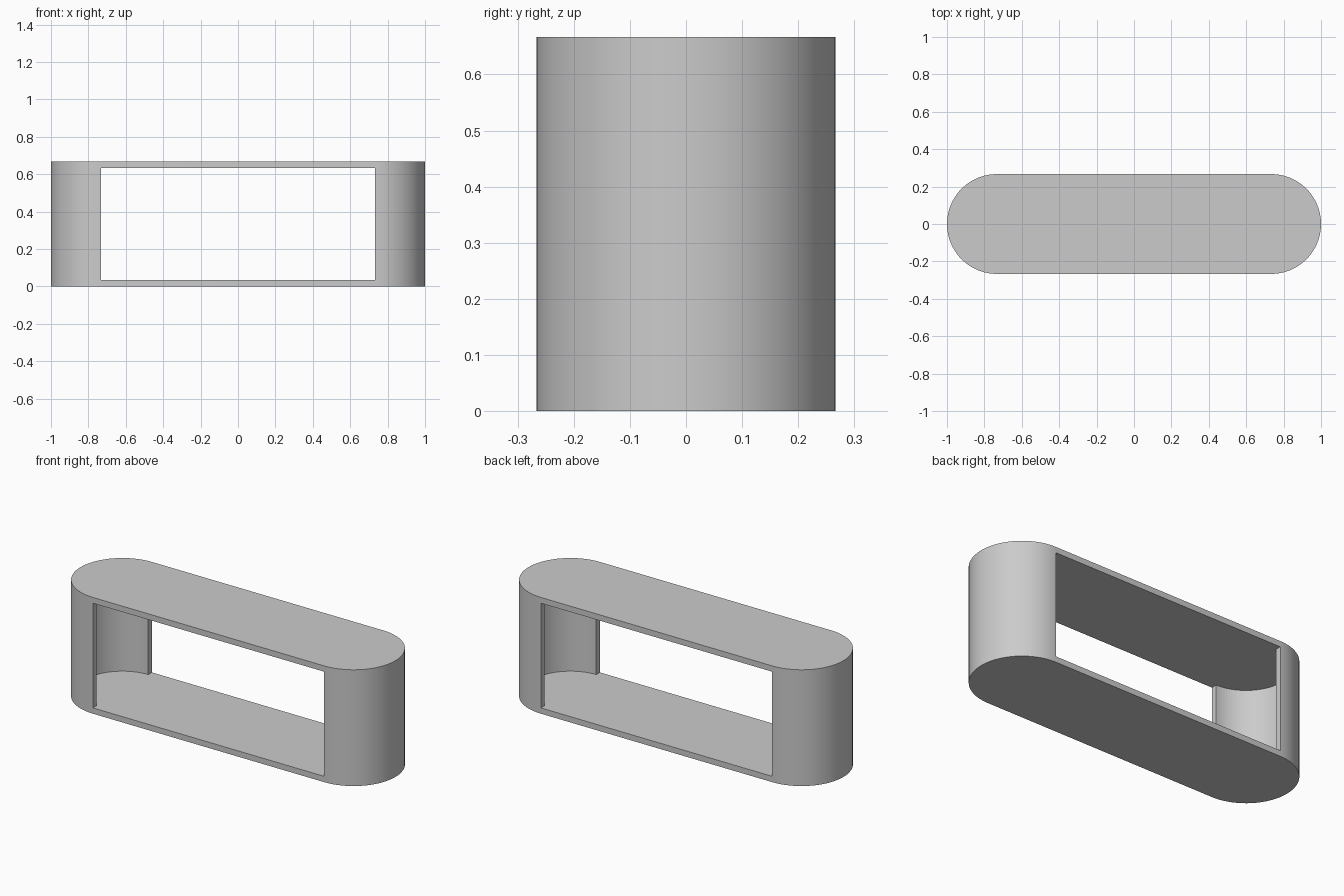
import bpy
import bmesh
from math import cos, sin, pi, radians

if "Cube" in bpy.data.objects:
    bpy.data.objects.remove(bpy.data.objects["Cube"])

RADIUS = 0.2667
HALF = 1 - RADIUS        # half length of the straight sides
HEIGHT = 0.6667
WALL = 0.0333
STEPS = 48


def end_arc(radius, side):
    """Half circle at one end, listed anticlockwise; side is +1 or -1."""
    angles = [-pi / 2 + pi * i / STEPS for i in range(STEPS + 1)]
    return [(side * (HALF + radius * cos(a)), side * radius * sin(a)) for a in angles]


def prism(name, outline, bottom, top):
    bm = bmesh.new()
    base = bm.faces.new([bm.verts.new((x, y, bottom)) for x, y in outline])
    grown = bmesh.ops.extrude_face_region(bm, geom=[base])
    verts = [v for v in grown["geom"] if isinstance(v, bmesh.types.BMVert)]
    bmesh.ops.translate(bm, verts=verts, vec=(0, 0, top - bottom))
    bmesh.ops.recalc_face_normals(bm, faces=bm.faces)
    mesh = bpy.data.meshes.new(name)
    bm.to_mesh(mesh)
    bm.free()
    obj = bpy.data.objects.new(name, mesh)
    bpy.context.collection.objects.link(obj)
    return obj


# Grey material
grey = bpy.data.materials.new("light grey")
grey.use_nodes = True
colour = (0.6, 0.6, 0.6, 1)
grey.diffuse_color = colour
grey.node_tree.nodes["Principled BSDF"].inputs["Base Color"].default_value = colour

# Rounded outer body
shell = prism("open_shelf_shell", end_arc(RADIUS, 1) + end_arc(RADIUS, -1), 0, HEIGHT)
shell.data.materials.append(grey)

# Hollow with rounded ends, open through front and back between them
inner = RADIUS - WALL
reach = RADIUS * 1.5
outline = (end_arc(inner, 1) + [(HALF, reach), (-HALF, reach)]
           + end_arc(inner, -1) + [(-HALF, -reach), (HALF, -reach)])
cutter = prism("hollow_cutter", outline, WALL, HEIGHT - WALL)
cutter.hide_render = True

cut = shell.modifiers.new("hollow", "BOOLEAN")
cut.operation = "DIFFERENCE"
cut.solver = "EXACT"
cut.object = cutter

bpy.ops.object.select_all(action="DESELECT")
shell.select_set(True)
bpy.context.view_layer.objects.active = shell
bpy.ops.object.modifier_apply(modifier=cut.name)
bpy.data.objects.remove(cutter)
bpy.ops.object.shade_smooth_by_angle(angle=radians(30))
